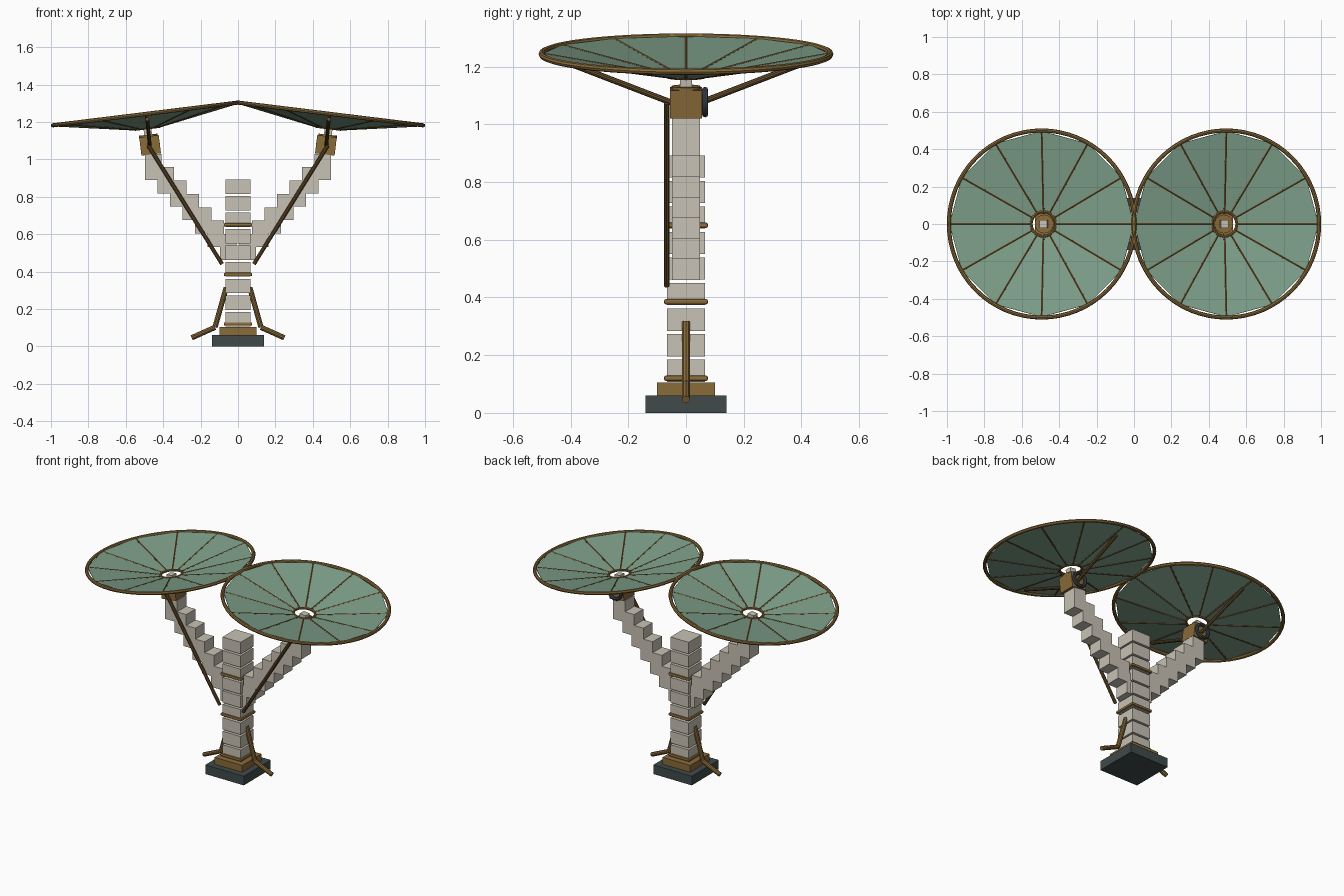
import bpy, bmesh, math
from mathutils import Vector, Matrix

if "Cube" in bpy.data.objects:
    bpy.data.objects.remove(bpy.data.objects["Cube"])


def material(name, rgb):
    m = bpy.data.materials.new(name)
    m.diffuse_color = (*rgb, 1)
    m.use_nodes = True
    m.node_tree.nodes["Principled BSDF"].inputs["Base Color"].default_value = m.diffuse_color
    return m


STONE = material("pale stone", (0.58, 0.54, 0.46))
BRASS = material("aged brass", (0.25, 0.145, 0.04))
BRONZE = material("dark bronze", (0.14, 0.08, 0.025))
GREEN = material("sage green", (0.21, 0.35, 0.255))
SLATE = material("dark slate", (0.05, 0.07, 0.068))
STEEL = material("blue grey steel", (0.045, 0.06, 0.075))


def finish(name, bm, mat, smooth=False):
    bmesh.ops.recalc_face_normals(bm, faces=bm.faces)
    me = bpy.data.meshes.new(name)
    bm.to_mesh(me)
    bm.free()
    me.materials.append(mat)
    ob = bpy.data.objects.new(name, me)
    bpy.context.collection.objects.link(ob)
    if smooth:
        bpy.context.view_layer.objects.active = ob
        bpy.ops.object.select_all(action='DESELECT')
        ob.select_set(True)
        bpy.ops.object.shade_smooth_by_angle()
    return ob


def add_box(bm, center, size, tilt=0):
    mat = (Matrix.Translation(center) @ Matrix.Rotation(tilt, 4, 'Y')
           @ Matrix.Diagonal((*size, 1)))
    bmesh.ops.create_cube(bm, size=1, matrix=mat)


def box(name, center, size, mat, tilt=0, bevel=0):
    bm = bmesh.new()
    add_box(bm, center, size, tilt)
    if bevel:
        bmesh.ops.bevel(bm, geom=bm.edges[:], offset=bevel, segments=2,
                        affect='EDGES', profile=0.5)
    return finish(name, bm, mat)


def add_rod(bm, a, b, r, sides=10):
    a, b = Vector(a), Vector(b)
    rot = (b - a).to_track_quat('Z', 'Y').to_matrix().to_4x4()
    bmesh.ops.create_cone(bm, cap_ends=True, segments=sides, radius1=r, radius2=r,
                          depth=(b - a).length,
                          matrix=Matrix.Translation((a + b) / 2) @ rot)


def rods(name, pairs, r, mat, frame=None, sides=10):
    bm = bmesh.new()
    for a, b in pairs:
        add_rod(bm, a, b, r, sides)
    if frame:
        bm.transform(frame)
    return finish(name, bm, mat, True)


def ring(name, major, minor, frame, mat, n=64, k=8):
    bm = bmesh.new()
    loops = []
    for i in range(n):
        t = 2 * math.pi * i / n
        loop = []
        for j in range(k):
            p = 2 * math.pi * j / k
            d = major + minor * math.cos(p)
            loop.append(bm.verts.new((d * math.cos(t), d * math.sin(t), minor * math.sin(p))))
        loops.append(loop)
    for i in range(n):
        A, B = loops[i], loops[(i + 1) % n]
        for j in range(k):
            bm.faces.new((A[j], B[j], B[(j + 1) % k], A[(j + 1) % k]))
    bm.transform(frame)
    return finish(name, bm, mat, True)


# Stepped foot
box("base_slab", (0, 0, 0.03), (0.28, 0.28, 0.06), SLATE)
box("plinth", (0, 0, 0.0825), (0.2, 0.2, 0.045), BRASS)

# Central column of spaced blocks with square bands
bm = bmesh.new()
for i in range(9):
    add_box(bm, (0, 0, 0.146 + 0.0885 * i), (0.132, 0.132, 0.077))
finish("column_blocks", bm, STONE)
for i, z in enumerate((0.12, 0.385, 0.65)):
    box(f"column_band_{i + 1}", (0, 0, z), (0.152, 0.152, 0.018), BRASS, bevel=0.006)

TILT = math.radians(7)
DEPTH, R_HUB, R_PANEL = 0.075, 0.068, 0.497
STEPS = 12

for side, s in (("left", -1), ("right", 1)):
    # Bent root brace beside the foot
    knee = (s * 0.123, 0, 0.102)
    rods(f"{side}_foot_brace", [((s * 0.063, 0, 0.315), knee), (knee, (s * 0.248, 0, 0.046))],
         0.014, BRASS)

    # Stair-stepped arm
    bm = bmesh.new()
    for k in range(7):
        add_box(bm, (s * (0.4535 - 0.067 * k), 0, 0.96 - 0.0715 * k), (0.087, 0.096, 0.14))
    finish(f"{side}_arm_blocks", bm, STONE)

    # Joint housing, collar, post and side wheel
    box(f"{side}_joint", (s * 0.47, 0, 1.075), (0.105, 0.11, 0.098), BRASS, s * TILT)
    rods(f"{side}_joint_collar", [((s * 0.478, 0, 1.115), (s * 0.48, 0, 1.132))],
         0.05, BRASS, sides=24)
    box(f"{side}_post", (s * 0.482, 0, 1.145), (0.042, 0.042, 0.05), STONE, s * TILT)
    wheel = Matrix.Translation((s * 0.47, 0.066, 1.077)) @ Matrix.Rotation(math.pi / 2, 4, 'X')
    ring(f"{side}_joint_wheel", 0.042, 0.011, wheel, STEEL, n=32)

    # Long diagonal stay and the two dish props
    rods(f"{side}_stay", [((s * 0.48, -0.067, 1.075), (s * 0.085, -0.067, 0.44))],
         0.0105, BRONZE)
    rods(f"{side}_dish_props",
         [((s * 0.472, y * 0.05, 1.075), (s * 0.485, y * 0.415, 1.215)) for y in (-1, 1)],
         0.0105, BRONZE)

    # Shallow twelve-sided dish inside a round rim
    frame = Matrix.Translation((s * 0.4935, 0, 1.243)) @ Matrix.Rotation(s * TILT, 4, 'Y')
    dirs = [Vector((math.cos(a), math.sin(a), 0))
            for a in (2 * math.pi * i / STEPS for i in range(STEPS))]
    down = Vector((0, 0, -DEPTH))
    bm = bmesh.new()
    inner = [bm.verts.new(d * R_HUB + down) for d in dirs]
    outer = [bm.verts.new(d * R_PANEL) for d in dirs]
    for i in range(STEPS):
        j = (i + 1) % STEPS
        bm.faces.new((inner[i], outer[i], outer[j], inner[j]))
    bm.transform(frame)
    panels = finish(f"{side}_dish_panels", bm, GREEN)
    solid = panels.modifiers.new("thickness", 'SOLIDIFY')
    solid.thickness, solid.offset = 0.004, 0
    rods(f"{side}_dish_ribs", [(d * R_HUB + down, d * 0.5) for d in dirs],
         0.006, BRONZE, frame, 6)
    ring(f"{side}_dish_rim", 0.5, 0.011, frame, BRASS)
    ring(f"{side}_hub_ring", 0.066, 0.008, frame @ Matrix.Translation(down), BRASS, n=32)
